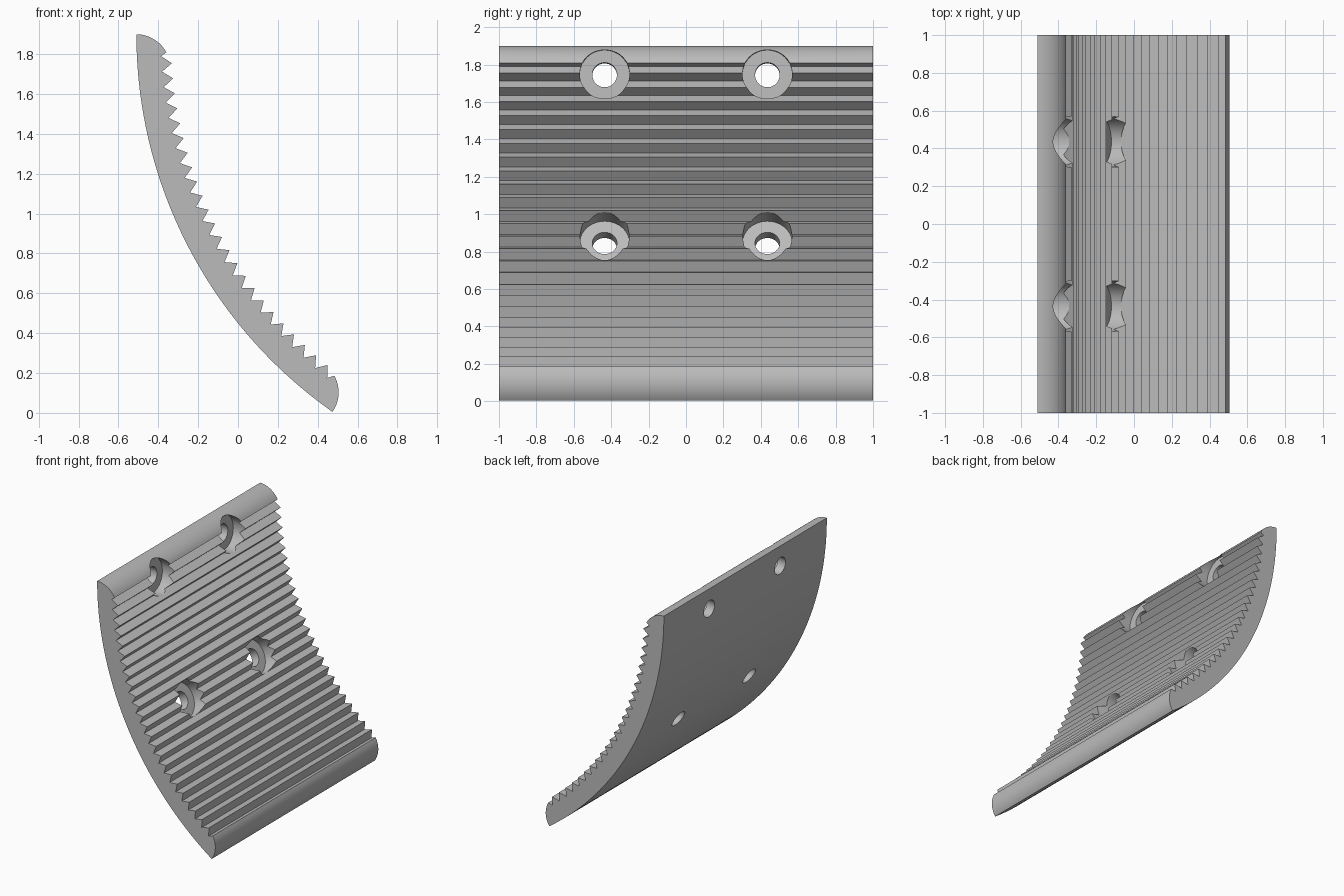
import bpy
import bmesh
from math import sin, cos, pi, radians
from mathutils import Vector

cube = bpy.data.objects.get("Cube")
if cube:
    bpy.data.objects.remove(cube, do_unlink=True)

# Shared geometry: the plate is an arc about a centre line parallel to y
CENTRE = Vector((1.806, 0, 1.9))
R_BACK, R_TIP, R_VALLEY, R_SEAT = 2.316, 2.143, 2.195, 2.25
END_ANGLE = 54.9
FIRST_TIP, PITCH, TEETH = 3.88, 2.038, 24
LIP = 0.17
HALF_WIDTH = 1.0

grey = bpy.data.materials.new("plain grey")
grey.use_nodes = True
colour = (0.5, 0.5, 0.5, 1)
grey.diffuse_color = colour
grey.node_tree.nodes["Principled BSDF"].inputs["Base Color"].default_value = colour


def radial(angle):
    """Unit vector pointing from the centre line to the plate."""
    a = radians(angle)
    return Vector((-cos(a), 0, -sin(a)))


def polar(radius, angle):
    return CENTRE + radial(angle) * radius


def lip(centre, start, sweep, steps=14):
    """Rounded lip, angles measured from +x towards +z."""
    angles = [radians(start + sweep * i / steps) for i in range(steps + 1)]
    return [centre + Vector((cos(a), 0, sin(a))) * LIP for a in angles]


# Profile: smooth back, lower lip, teeth from bottom to top, upper lip
back_steps = 64
profile = [polar(R_BACK, END_ANGLE * i / back_steps) for i in range(back_steps)]

tangent = Vector((-sin(radians(END_ANGLE)), 0, cos(radians(END_ANGLE)))).normalized()
tangent = Vector((-cos(radians(90 - END_ANGLE)), 0, sin(radians(90 - END_ANGLE))))
profile += lip(polar(R_BACK, END_ANGLE) + tangent * LIP, END_ANGLE - 90, 64.5)

for i in reversed(range(TEETH)):
    tip = FIRST_TIP + PITCH * i
    profile.append(polar(R_VALLEY, tip + PITCH / 2))
    profile.append(polar(R_TIP, tip))
profile.append(polar(R_VALLEY, FIRST_TIP - PITCH / 2))

profile += lip(polar(R_BACK, 0) - Vector((0, 0, LIP)), 28, 62)[:-1]

# Extrude the profile across the width
bm = bmesh.new()
face = bm.faces.new([bm.verts.new((p.x, -HALF_WIDTH, p.z)) for p in profile])
extruded = bmesh.ops.extrude_face_region(bm, geom=[face])
moved = [v for v in extruded["geom"] if isinstance(v, bmesh.types.BMVert)]
bmesh.ops.translate(bm, verts=moved, vec=(0, 2 * HALF_WIDTH, 0))
bmesh.ops.recalc_face_normals(bm, faces=bm.faces)
mesh = bpy.data.meshes.new("ribbed_plate")
bm.to_mesh(mesh)
bm.free()
mesh.materials.append(grey)
plate = bpy.data.objects.new("ribbed_plate", mesh)
bpy.context.collection.objects.link(plate)


def drill(angle, y, radius, near, far):
    """Cut a round radial hole between two distances from the centre line."""
    middle = polar((near + far) / 2, angle)
    bpy.ops.mesh.primitive_cylinder_add(
        vertices=48, radius=radius, depth=far - near, location=(middle.x, y, middle.z),
        rotation=radial(angle).to_track_quat("Z", "Y").to_euler())
    cutter = bpy.context.object
    cutter.name = "hole_cutter"
    cutter.hide_render = True
    cutter.data.materials.append(grey)
    cut = plate.modifiers.new("hole", "BOOLEAN")
    cut.operation = "DIFFERENCE"
    cut.solver = "EXACT"
    cut.object = cutter
    bpy.context.view_layer.objects.active = plate
    bpy.ops.object.modifier_apply(modifier=cut.name)
    bpy.data.objects.remove(cutter, do_unlink=True)


# Four counterbored bolt holes
for angle in (3.95, 27.95):
    for y in (-0.435, 0.435):
        drill(angle, y, 0.133, 1.9, R_SEAT)
        drill(angle, y, 0.066, 2.0, 2.5)

# Smooth curves, crisp teeth and rims
bpy.ops.object.select_all(action="DESELECT")
plate.select_set(True)
bpy.context.view_layer.objects.active = plate
bpy.ops.object.shade_smooth_by_angle(angle=radians(30))
